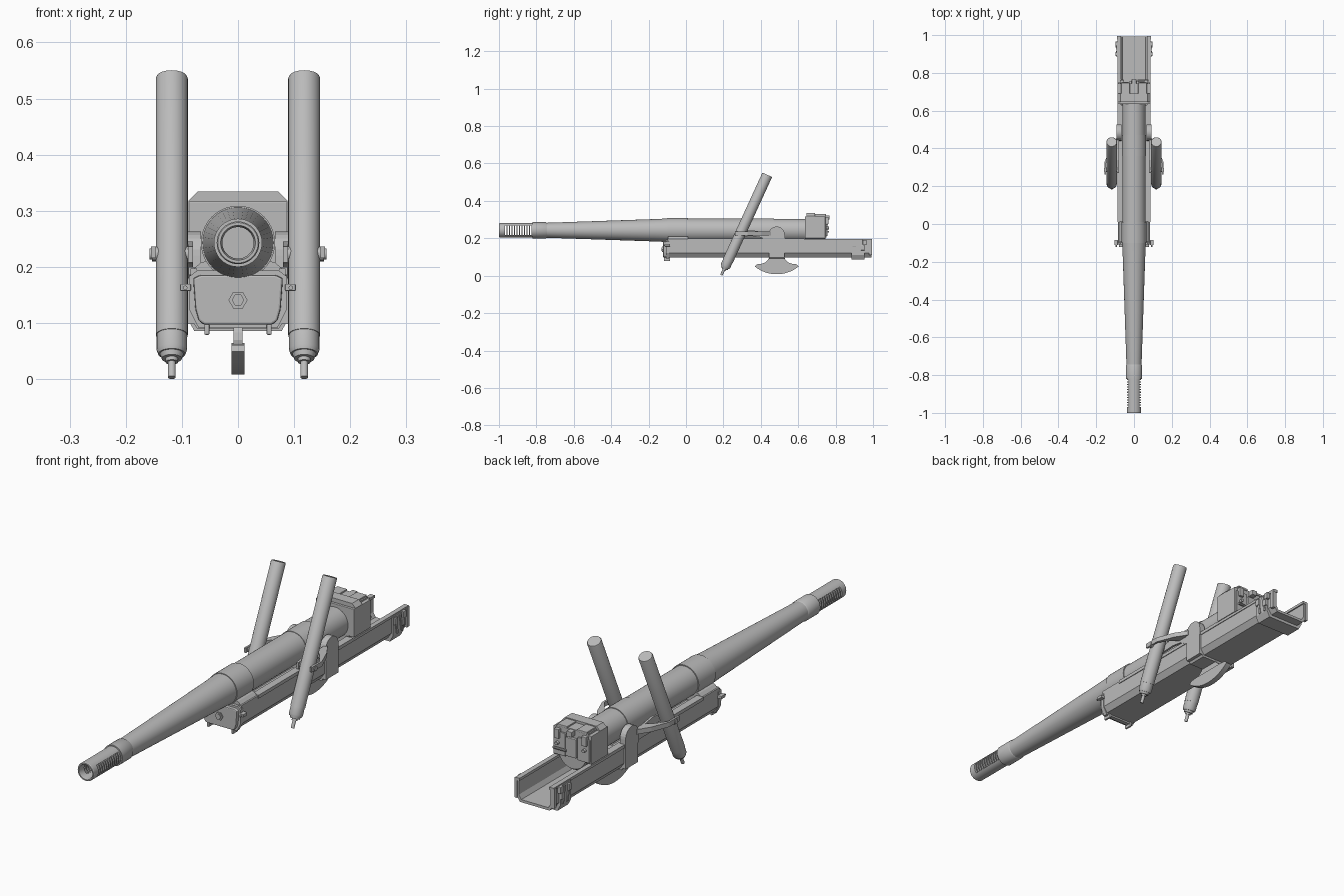
import bpy, bmesh, math
from mathutils import Vector, Matrix

if "Cube" in bpy.data.objects:
    bpy.data.objects.remove(bpy.data.objects["Cube"])

grey = bpy.data.materials.new("plain_grey")
grey.diffuse_color = (0.5, 0.5, 0.5, 1)
grey.use_nodes = True
grey.node_tree.nodes["Principled BSDF"].inputs["Base Color"].default_value = grey.diffuse_color


def finish(name, bm, bevel=0, smooth=False):
    bmesh.ops.recalc_face_normals(bm, faces=bm.faces)
    me = bpy.data.meshes.new(name)
    bm.to_mesh(me)
    bm.free()
    me.materials.append(grey)
    ob = bpy.data.objects.new(name, me)
    bpy.context.collection.objects.link(ob)
    if smooth:
        bpy.ops.object.select_all(action='DESELECT')
        bpy.context.view_layer.objects.active = ob
        ob.select_set(True)
        bpy.ops.object.shade_smooth_by_angle(angle=math.radians(32))
    if bevel:
        m = ob.modifiers.new("edge", 'BEVEL')
        m.width, m.segments = bevel, 2
    return ob


def prism(name, pts, axis, a, b, bevel=0):
    """Extrude a 2D outline along an axis, from a to b."""
    put = {'x': lambda p, t: (t, p[0], p[1]),
           'y': lambda p, t: (p[0], t, p[1]),
           'z': lambda p, t: (p[0], p[1], t)}[axis]
    bm = bmesh.new()
    lo = [bm.verts.new(put(p, a)) for p in pts]
    hi = [bm.verts.new(put(p, b)) for p in pts]
    bm.faces.new(lo)
    bm.faces.new(hi)
    for i in range(len(pts)):
        j = (i + 1) % len(pts)
        bm.faces.new((lo[i], lo[j], hi[j], hi[i]))
    return finish(name, bm, bevel)


def box(name, x0, x1, y0, y1, z0, z1, bevel=0):
    return prism(name, [(x0, y0), (x1, y0), (x1, y1), (x0, y1)], 'z', z0, z1, bevel)


def lathe(name, profile, start, direction, n=32, closed=False):
    """Revolve (distance, radius) points about a line."""
    bm = bmesh.new()
    rot = Vector((0, 0, 1)).rotation_difference(Vector(direction)).to_matrix().to_4x4()
    mat = Matrix.Translation(start) @ rot
    rings = []
    for t, r in profile:
        rings.append([bm.verts.new(mat @ Vector((r * math.cos(2 * math.pi * k / n),
                      r * math.sin(2 * math.pi * k / n), t))) for k in range(n)])
    pairs = list(zip(rings, rings[1:]))
    if closed:
        pairs.append((rings[-1], rings[0]))
    else:
        bm.faces.new(rings[0])
        bm.faces.new(rings[-1])
    for p, q in pairs:
        for k in range(n):
            j = (k + 1) % n
            bm.faces.new((p[k], p[j], q[j], q[k]))
    return finish(name, bm, 0, True)


def mirrored(half):
    return half + [(-x, z) for x, z in reversed(half)]


AX = 0.243  # height of the barrel axis

# Barrel: tapering tube with collars and rings
lathe("barrel", [(-0.82, .037), (-0.82, .043), (-0.75, .043), (-0.745, .040),
                 (-0.45, .050), (-0.16, .060), (-0.10, .063), (-0.10, .066),
                 (0.01, .066), (0.01, .062), (0.36, .062), (0.36, .064),
                 (0.47, .064), (0.47, .061), (0.64, .061), (0.64, .029), (-0.82, .029)],
      (0, 0, AX), (0, 1, 0), 40, True)

# Slotted muzzle brake
brake = lathe("muzzle_brake", [(-1.0, .036), (-0.997, .038), (-0.815, .038),
                               (-0.815, .028), (-0.985, .028), (-1.0, .031)],
              (0, 0, AX), (0, 1, 0), 40, True)
bm = bmesh.new()
for i in range(11):
    m = Matrix.Translation((0, -0.965 + i * 0.0135, AX)) @ Matrix.Diagonal((0.1, 0.008, 0.05, 1))
    bmesh.ops.create_cube(bm, size=1, matrix=m)
cutter = finish("slot_cutter", bm)
cutter.hide_render = True
cutter.hide_viewport = True
cutter.display_type = 'WIRE'
cut = brake.modifiers.new("slots", 'BOOLEAN')
cut.operation, cut.object, cut.solver = 'DIFFERENCE', cutter, 'EXACT'

# Cradle trough, open on top, with a thicker rear collar
outer = [(.085, .197), (.085, .122), (.068, .098)]
inner = [(.073, .197), (.073, .127), (.062, .109)]
prism("cradle", mirrored(outer) + list(reversed(mirrored(inner))), 'y', -0.10, 0.992)
outer_r = [(.092, .192), (.092, .112), (.078, .086)]
inner_r = [(.084, .192), (.084, .122), (.067, .099)]
prism("rear_collar", mirrored(outer_r) + list(reversed(mirrored(inner_r))), 'y', 0.885, 0.955)

# Front cap with central nut, and yoke carrying the barrel
cap = [(.080, .180), (.076, .125), (.070, .104), (.060, .097)]
prism("front_cap", mirrored([(.066, .186)] + cap), 'y', -0.122, -0.10, 0.004)
prism("cap_flange", mirrored([(.072, .194), (.087, .183), (.086, .122), (.070, .091)]),
      'y', -0.108, -0.09)
lathe("cap_nut", [(0, .011), (.003, .011), (.003, .017), (.014, .017)],
      (0, -0.13, .141), (0, 1, 0), 6)
prism("barrel_yoke", mirrored([(.048, .212), (.066, .208), (.084, .192), (.084, .170)]),
      'y', -0.095, 0.012)

for s in (1, -1):
    # Guide rails, side lips and cradle clips
    def sbox(name, x0, x1, *rest):
        return box(name, *sorted((s * x0, s * x1)), *rest)
    sbox("guide_rail", .058, .088, 0.01, 0.63, .186, .200)
    sbox("rear_lip", .068, .088, 0.63, 0.995, .186, .197)
    sbox("front_clip", .084, .103, -0.112, -0.085, .157, .170, 0.002)
    sbox("front_lower_clip", .051, .060, -0.118, -0.085, .079, .098, 0.002)
    lathe("clip_bolt", [(0, .004), (.036, .004)], (s * .094, -0.122, .163), (0, 1, 0), 8)
    for y, z in ((.90, .17), (.945, .15), (.955, .178)):
        sbox("rear_clip", .084, .099, y - .010, y + .010, z - .014, z + .014, 0.002)
    sbox("rear_end_plate", .080, .091, .978, .994, .112, .195)
    for y in (.895, .925):
        prism("rear_rib", [(y, .185), (y + .01, .185), (y + .022, .115), (y + .012, .115)],
              'x', s * .09, s * .096)

    # Trunnion bracket with broad rounded head
    head = [(.485 + .043 * math.cos(math.radians(a)), .220 + .043 * math.sin(math.radians(a)))
            for a in range(0, 181, 15)]
    prism("trunnion_bracket", [(.527, .098), (.527, .178), (.528, .192)] + head +
          [(.440, .192), (.445, .178), (.445, .098)], 'x', s * .066, s * .092)

    # Forked support arm reaching round the balance cylinder
    arm = [(.147, .262), (.155, .262), (.155, .33), (.125, .405), (.093, .455),
           (.082, .455), (.082, .40), (.112, .375), (.147, .325)]
    prism("support_arm", [(s * x, y) for x, y in arm], 'z', .216, .236)
    prism("arm_web", [(.27, .208), (.27, .236), (.34, .245), (.445, .228),
                      (.445, .180), (.40, .205), (.35, .212)], 'x', s * .080, s * .089)
    lathe("pivot_pin", [(0, .013), (.064, .013), (.064, .010), (.069, .010)],
          (s * .089, .287, .223), (s, 0, 0), 16)

    # Tilted balance cylinder with stepped nose and rod
    lathe("balance_cylinder",
          [(0, .007), (.030, .007), (.030, .011), (.037, .011), (.037, .018),
           (.046, .021), (.046, .024), (.054, .027), (.083, .027), (.083, .0285),
           (.586, .0285), (.590, .0265)],
          (s * .118, .189, .003), (0, .416, .909), 28)

    # Breech hardware on each side
    sbox("breech_hinge", .052, .074, .745, .762, .275, .314, 0.002)
    sbox("breech_cheek", .028, .082, .742, .752, .205, .300, 0.002)
    sbox("breech_top_block", .022, .068, .688, .748, .320, .330, 0.002)
    lathe("hinge_knob", [(0, .007), (.014, .007)], (s * .062, .750, .255), (0, 1, 0), 12)

# Strap passing under the cradle
strap = [(.092, .135), (.089, .115), (.072, .089)]
prism("under_strap", mirrored(strap), 'y', 0.445, 0.527)

# Elevating sector with toothed lower arc
arc = [(.485 + .187 * math.sin(math.radians(a)), .195 - .187 * math.cos(math.radians(a)))
       for a in range(-39, 40, 3)]
prism("elevating_arc", arc + [(.592, .061), (.562, .064), (.408, .064), (.378, .061)],
      'x', -0.012, 0.012)
prism("arc_web", [(.392, .060), (.578, .060), (.548, .070), (.533, .083), (.525, .10),
                  (.446, .10), (.437, .083), (.422, .070)], 'x', -0.008, 0.008)

# Breech block, chamfered top slab and rounded underside
box("breech_block", -0.088, 0.088, 0.635, 0.745, .200, .317, 0.002)
prism("breech_top", mirrored([(.072, .334), (.088, .318), (.088, .305)]), 'y', 0.645, 0.690)
box("breech_top_plate", -0.074, 0.074, 0.685, 0.745, .312, .324)
lathe("breech_underside", [(0, .068), (.10, .068), (.108, .062)], (0, .638, .222), (0, 1, 0), 32)
box("breech_door", -0.024, 0.024, 0.742, 0.757, .212, .290, 0.002)
box("breech_latch", -0.012, 0.012, 0.735, 0.768, .300, .322, 0.002)
lathe("breech_handle", [(0, .005), (.06, .005)], (.018, .760, .235), (1, 0, 0), 10)
